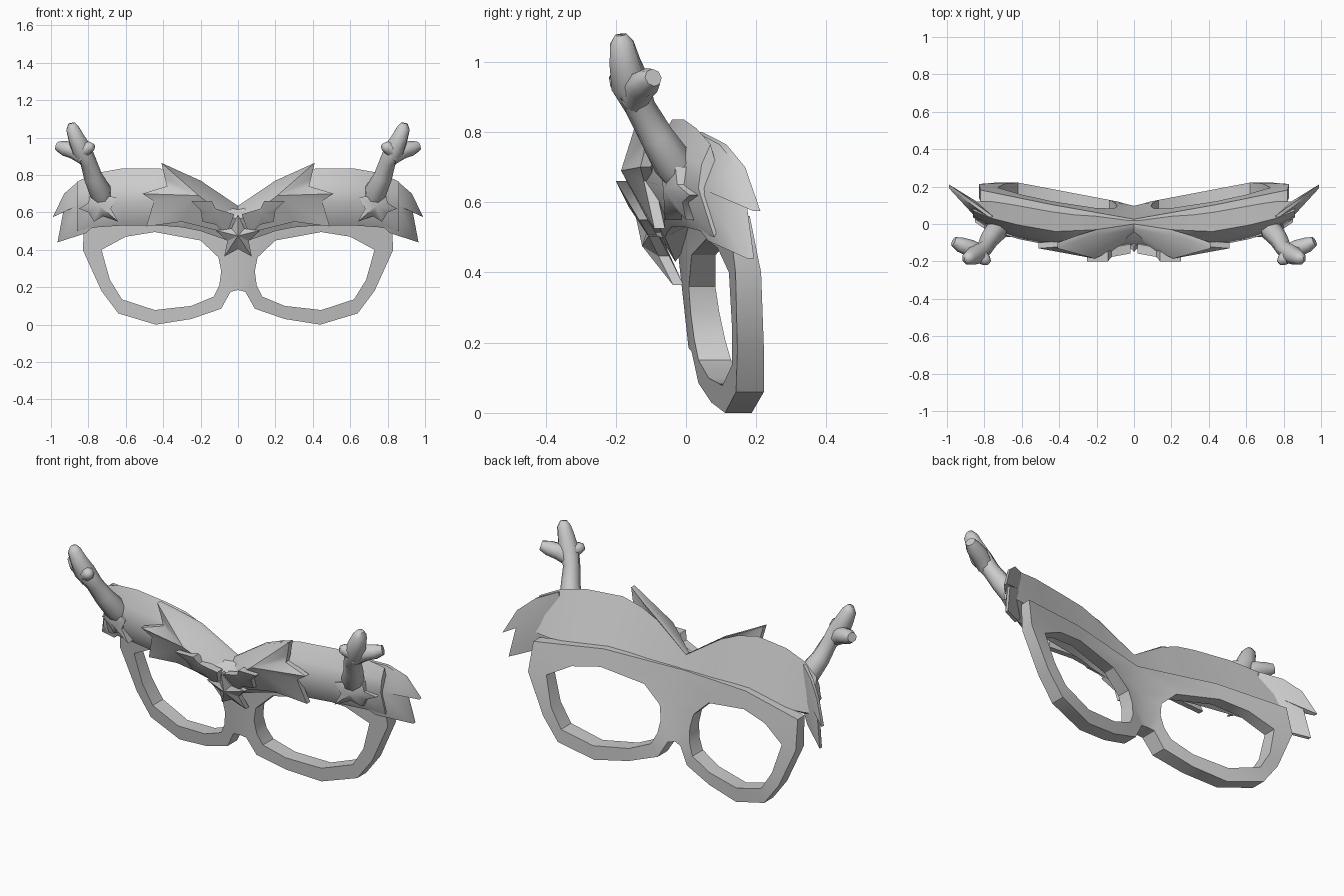
import bpy, math
from mathutils import Vector

if "Cube" in bpy.data.objects:
    bpy.data.objects.remove(bpy.data.objects["Cube"])

grey = bpy.data.materials.new("plain_grey")
grey.use_nodes = True
colour = (0.6, 0.6, 0.6, 1)
grey.diffuse_color = colour
grey.node_tree.nodes["Principled BSDF"].inputs["Base Color"].default_value = colour


def make(name, verts, faces, mirror=True, angle=30):
    mesh = bpy.data.meshes.new(name)
    mesh.from_pydata(verts, [], faces)
    mesh.materials.append(grey)
    ob = bpy.data.objects.new(name, mesh)
    bpy.context.collection.objects.link(ob)
    bpy.ops.object.select_all(action="DESELECT")
    ob.select_set(True)
    bpy.context.view_layer.objects.active = ob
    bpy.ops.object.mode_set(mode="EDIT")
    bpy.ops.mesh.select_all(action="SELECT")
    bpy.ops.mesh.normals_make_consistent(inside=False)
    bpy.ops.object.mode_set(mode="OBJECT")
    bpy.ops.object.shade_smooth_by_angle(angle=math.radians(angle))
    if mirror:
        ob.modifiers.new("Mirror", "MIRROR").merge_threshold = 0.0005
    return ob


def leaf(name, pts, centre, thick, mirror=True, angle=45):
    """Jagged plate whose front rises to one central point."""
    n = len(pts)
    c = Vector(centre)
    verts = [Vector(p) for p in pts] + [Vector(p) + Vector((0, thick, 0)) for p in pts]
    verts += [c, Vector((c.x, sum(p[1] for p in pts) / n + thick, c.z))]
    faces = []
    for i in range(n):
        j = (i + 1) % n
        faces += [(i, j, 2 * n), (j + n, i + n, 2 * n + 1), (j, i, i + n, j + n)]
    return make(name, verts, faces, mirror, angle)


# Spectacle frame: inner rim points paired with outer rim points
rim = [(.13, .15, .09, .085), (.25, .10, .25, .03), (.445, .078, .44, 0),
       (.62, .135, .64, .06), (.685, .24, .73, .18), (.73, .40, .83, .40),
       (.60, .47, .82, .56), (.445, .495, .44, .59), (.2, .45, 0, .56),
       (.105, .36, 0, .38), (.09, .285, 0, .185), (.10, .21, .04, .175)]
verts, faces = [], []
for hx, hz, ox, oz in rim:
    for x, z in ((hx, hz), (ox, oz)):
        front = 0.19 * x + (0.25 - z) * 0.11
        back = min(0.098 + 0.19 * x - (max(z, 0.15) - 0.18) * 0.19, 0.222)
        verts += [(x, front, z), (x, back, z)]
for i in range(len(rim)):
    a, b = 4 * i, 4 * ((i + 1) % len(rim))
    faces += [(a, b, b + 2, a + 2), (a + 1, a + 3, b + 3, b + 1), (a, a + 1, b + 1, b)]
    if rim[i][2] or rim[(i + 1) % len(rim)][2]:
        faces.append((a + 2, b + 2, b + 3, a + 3))
make("spectacle_frame", verts, faces)

# Brow: loft through sections (x, then y z of top, crest, bottom, back)
sections = [(0, 0, .635, -.11, .56, -.03, .43, .03, .52),
            (.2, -.03, .765, -.14, .65, -.06, .50, .05, .55),
            (.3, -.035, .81, -.135, .66, -.05, .52, .055, .56),
            (.42, -.04, .835, -.12, .66, -.04, .53, .07, .57),
            (.62, -.005, .835, -.08, .65, -.005, .53, .10, .57),
            (.76, .03, .81, -.035, .65, .035, .52, .12, .57),
            (.86, .07, .765, .035, .64, .08, .50, .12, .58)]
verts, faces = [], []
for x, ty, tz, cy, cz, by, bz, ky, kz in sections:
    verts += [(x, ty, tz), (x, (ty + cy) / 2 - .008, (tz + cz) / 2 + .006),
              (x, cy, cz), (x, by, bz), (x, ky, kz)]
for i in range(len(sections) - 1):
    a = 5 * i
    for k in range(5):
        m = (k + 1) % 5
        faces.append((a + k, a + m, a + 5 + m, a + 5 + k))
faces.append(tuple(range(len(verts) - 5, len(verts))))
make("brow", verts, faces, angle=55)

# Outer feather tips
tips = [(.76, .80), (.855, .765), (.93, .70), (.99, .575), (.935, .60),
        (.965, .44), (.81, .49), (.72, .58)]
leaf("brow_tip_feathers", [(x, .055 + (x - .8) * .72, z) for x, z in tips],
     (.85, .04, .64), .02)

# Front feather layer
leaf("front_feathers",
     [(0, -.03, .635), (.2, -.06, .77), (.3, -.09, .815), (.41, -.13, .865),
      (.39, -.12, .78), (.38, -.12, .74), (.51, -.13, .70), (.45, -.12, .66),
      (.49, -.09, .525), (.3, -.11, .55), (.1, -.08, .50), (0, -.09, .53)],
     (.21, -.185, .69), .03)

# Petals flanking the star, leaning forward at the top
petal = [(.02, .59), (.12, .62), (.14, .66), (.25, .66), (.20, .61),
         (.19, .55), (.12, .535), (.06, .48)]
leaf("centre_petals", [(x, -.2 + (.66 - z) * .6, z) for x, z in petal],
     (.13, -.165, .59), .05)

# Star ornament, leaning forward at the top
star = []
for i in range(10):
    r, t = (.125, .06)[i % 2], math.pi * i / 5
    x, z = r * math.sin(t), .465 + r * math.cos(t)
    star.append((x, -.15 + (.59 - z) * .5, z))
leaf("star", star, (0, -.125, .475), .03, False, 20)

# Ruff at the root of each antler
leaf("antler_ruff",
     [(.65, -.07, .68), (.71, -.05, .69), (.79, -.03, .70), (.80, -.025, .65),
      (.85, .01, .62), (.80, -.01, .60), (.77, 0, .55), (.72, -.03, .58),
      (.64, -.06, .55), (.68, -.06, .62)],
     (.74, -.065, .635), .05)


def tube(name, path, sides=8):
    """Tapered limb through (x, y, z, radius) stations."""
    pts = [Vector(p[:3]) for p in path]
    verts, faces = [], []
    for i, p in enumerate(pts):
        d = pts[min(i + 1, len(pts) - 1)] - pts[max(i - 1, 0)]
        q = d.to_track_quat("Z", "Y")
        for k in range(sides):
            t = 2 * math.pi * k / sides
            verts.append(p + q @ Vector((math.cos(t), math.sin(t), 0)) * path[i][3])
    for i in range(len(pts) - 1):
        for k in range(sides):
            m = (k + 1) % sides
            a, b = i * sides, (i + 1) * sides
            faces.append((a + k, a + m, b + m, b + k))
    faces += [tuple(range(sides)), tuple(range(len(verts) - sides, len(verts)))]
    return make(name, verts, faces, angle=60)


# Antlers: a bent stem with two side prongs
tube("antler_stem", [(.715, .0, .65, .045), (.735, -.035, .71, .06), (.775, -.085, .79, .05),
                     (.80, -.13, .87, .044), (.84, -.16, .94, .056),
                     (.865, -.175, 1.0, .046), (.885, -.183, 1.05, .037),
                     (.89, -.186, 1.077, .018)])
tube("antler_outer_prong", [(.82, -.15, .89, .04), (.875, -.13, .93, .046),
                            (.93, -.11, .943, .04), (.965, -.093, .955, .026)])
tube("antler_inner_prong", [(.845, -.15, .92, .045), (.815, -.175, .94, .04),
                            (.79, -.195, .95, .03), (.775, -.207, .955, .016)])
